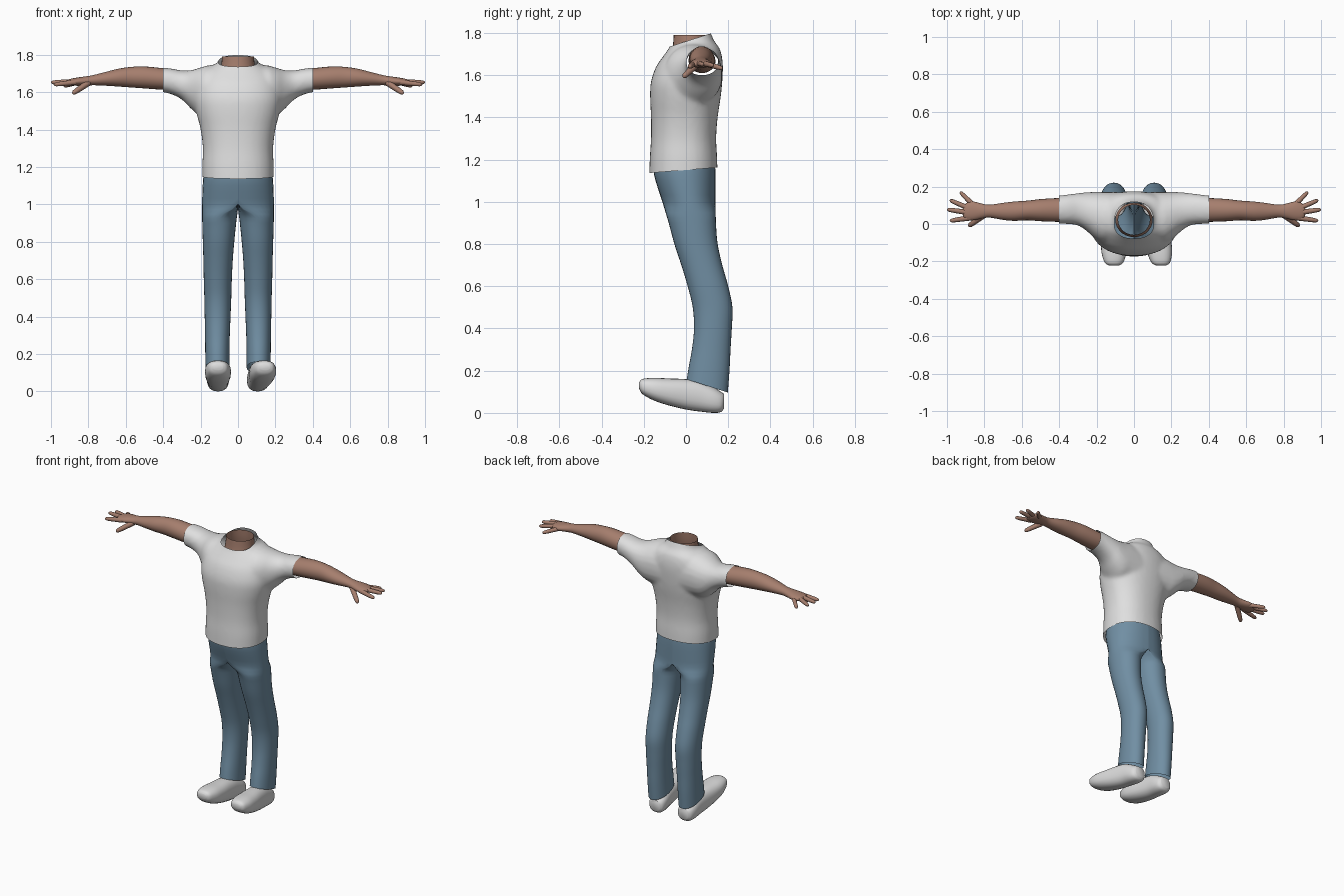
import bpy, bmesh, math
from mathutils import Vector

if "Cube" in bpy.data.objects:
    bpy.data.objects.remove(bpy.data.objects["Cube"])


def material(name, rgb):
    m = bpy.data.materials.new(name)
    m.diffuse_color = (*rgb, 1)
    m.use_nodes = True
    m.node_tree.nodes["Principled BSDF"].inputs["Base Color"].default_value = m.diffuse_color
    return m


SKIN = material("skin", (0.38, 0.21, 0.155))
WHITE = material("white_cloth", (0.74, 0.74, 0.74))
DENIM = material("blue_denim", (0.165, 0.275, 0.37))
SHOE = material("white_shoe", (0.72, 0.72, 0.72))


def smooth_stations(st, k=4):
    """Catmull-Rom interpolation of number tuples."""
    out = []
    for i in range(len(st) - 1):
        a, b, c, d = st[max(i - 1, 0)], st[i], st[i + 1], st[min(i + 2, len(st) - 1)]
        for j in range(k):
            t = j / k
            out.append(tuple(
                0.5 * (2 * q + (r - p) * t + (2 * p - 5 * q + 4 * r - s) * t * t
                       + (3 * q - p - 3 * r + s) * t ** 3)
                for p, q, r, s in zip(a, b, c, d)))
    return out + [st[-1]]


def circle(n=28, power=2.0):
    """Unit superellipse points."""
    e = 2 / power
    for i in range(n):
        t = 2 * math.pi * i / n
        c, s = math.cos(t), math.sin(t)
        yield math.copysign(abs(c) ** e, c), math.copysign(abs(s) ** e, s)


def loft(bm, rings, cap=True):
    vs = [[bm.verts.new(p) for p in r] for r in rings]
    n = len(vs[0])
    for a, b in zip(vs, vs[1:]):
        for i in range(n):
            j = (i + 1) % n
            bm.faces.new((a[i], a[j], b[j], b[i]))
    if cap:
        bm.faces.new(vs[0])
        bm.faces.new(vs[-1])


def cut(bm, point, normal):
    """Remove everything on the side the normal points to."""
    bmesh.ops.bisect_plane(bm, geom=bm.verts[:] + bm.edges[:] + bm.faces[:],
                           plane_co=point, plane_no=normal, clear_outer=True)


def finish(name, bm, mat, recalc=True):
    if recalc:
        bmesh.ops.recalc_face_normals(bm, faces=bm.faces[:])
    me = bpy.data.meshes.new(name)
    bm.to_mesh(me)
    bm.free()
    me.materials.append(mat)
    for p in me.polygons:
        p.use_smooth = True
    ob = bpy.data.objects.new(name, me)
    bpy.context.collection.objects.link(ob)
    bpy.context.view_layer.objects.active = ob
    ob.select_set(True)
    bpy.ops.object.shade_smooth_by_angle(angle=math.radians(50))
    ob.select_set(False)
    return ob


def across_x(st, side, power=2.0):
    """Rings for a limb along x: (x, y0, y1, z0, z1)."""
    return [[(side * x, (y0 + y1) / 2 + (y1 - y0) / 2 * c, (z0 + z1) / 2 + (z1 - z0) / 2 * s)
             for c, s in circle(24, power)] for x, y0, y1, z0, z1 in smooth_stations(st)]


# Shirt: body and sleeves fused into one skin, then opened at hem, cuffs and collar
BODY = [(1.08, -.175, .15, .19), (1.2, -.172, .148, .191), (1.3, -.166, .143, .188),
        (1.4, -.166, .15, .2), (1.5, -.17, .165, .225), (1.57, -.166, .172, .235),
        (1.64, -.142, .175, .225), (1.69, -.108, .17, .205), (1.73, -.08, .158, .16),
        (1.76, -.068, .135, .108), (1.82, -.06, .11, .09)]
SLEEVE = [(.05, -.06, .17, 1.45, 1.75), (.15, -.1, .172, 1.46, 1.745),
          (.2, -.085, .172, 1.47, 1.732), (.25, -.04, .17, 1.51, 1.718),
          (.3, -.008, .165, 1.56, 1.716), (.36, 0, .157, 1.59, 1.727),
          (.43, 0, .15, 1.604, 1.733)]
bm = bmesh.new()
loft(bm, [[(hx * c, (y0 + y1) / 2 + (y1 - y0) / 2 * s, z) for c, s in circle(40, 2.25)]
          for z, y0, y1, hx in smooth_stations(BODY)])
for side in (-1, 1):
    loft(bm, across_x(SLEEVE, side, 2.2))
shirt = finish("shirt", bm, WHITE)
mod = shirt.modifiers.new("fuse", 'REMESH')
mod.mode = 'VOXEL'
mod.voxel_size = 0.012
mod = shirt.modifiers.new("relax", 'SMOOTH')
mod.iterations = 6
ev = shirt.evaluated_get(bpy.context.evaluated_depsgraph_get())
bm = bmesh.new()
bm.from_mesh(ev.to_mesh())
ev.to_mesh_clear()
bpy.data.objects.remove(shirt)
cut(bm, (0, -.17, 1.137), (0, .08, -1))
cut(bm, (0, -.07, 1.738), (0, -.32, 1))
for side in (-1, 1):
    cut(bm, (side * .4, 0, 0), (side, 0, 0))
finish("shirt", bm, WHITE, recalc=False)

# Neck: open tube inside the collar
bm = bmesh.new()
loft(bm, [[(rx * c, .022 + ry * s, z) for c, s in circle()]
          for z, rx, ry in smooth_stations([(1.69, .1, .092), (1.74, .09, .084), (1.79, .085, .08)])],
     cap=False)
finish("neck", bm, SKIN)

# Arms with palm and fingers
ARM = [(.34, .012, .14, 1.61, 1.722), (.42, .012, .138, 1.614, 1.73), (.5, .015, .133, 1.62, 1.737),
       (.57, .02, .125, 1.625, 1.735), (.64, .017, .12, 1.63, 1.725), (.7, .022, .113, 1.634, 1.71),
       (.77, .034, .103, 1.637, 1.692), (.81, .03, .108, 1.635, 1.685), (.86, .02, .12, 1.634, 1.678),
       (.9, .025, .11, 1.638, 1.67), (.915, .045, .09, 1.645, 1.662)]
FINGERS = [((.87, .034, 1.653), (.985, .017, 1.64), .0125),
           ((.88, .06, 1.656), (1.0, .078, 1.652), .0125),
           ((.88, .083, 1.656), (.985, .128, 1.646), .012),
           ((.86, .102, 1.652), (.93, .172, 1.632), .0115),
           ((.80, .05, 1.65), (.885, -.012, 1.592), .0145)]


def finger(bm, a, b, r, side):
    a, b = (Vector((side * p[0], p[1], p[2])) for p in (a, b))
    d = (b - a).normalized()
    u = d.cross(Vector((0, 0, 1))).normalized()
    v = d.cross(u)
    profile = [(0, 1.2), (.35, 1.1), (.7, 1.0), (.9, .85), (.97, .55), (1, .15)]
    loft(bm, [[a.lerp(b, t) + (u * c + v * s) * r * k for c, s in circle(10)] for t, k in profile])


for side, label in ((-1, "left"), (1, "right")):
    bm = bmesh.new()
    loft(bm, across_x(ARM, side))
    for a, b, r in FINGERS:
        finger(bm, a, b, r, side)
    finish(label + "_arm", bm, SKIN)

# Trouser legs: half-pelvis section at the hip that becomes a round leg below the crotch
LEG = [(1.2, -.15, .135, 0, .175), (1.13, -.152, .14, 0, .187), (1.0, -.112, .14, 0, .192),
       (.9, -.082, .142, .01, .191), (.8, -.055, .15, .02, .188), (.7, -.022, .172, .028, .185),
       (.6, .008, .2, .033, .183), (.5, .032, .22, .036, .18), (.4, .038, .217, .04, .178),
       (.3, .028, .211, .044, .176), (.2, .01, .206, .046, .175), (.06, -.01, .195, .046, .173)]


def leg_ring(z, y0, y1, xi, xo, side):
    w = min(1, max(0, (z - .93) / .07))
    w = w * w * (3 - 2 * w)
    ring = []
    for c, s in circle(32, 2.1):
        leg = (xi + xo) / 2 + (xo - xi) / 2 * c
        hip = xo * max(0, c)
        ring.append((side * (leg + (hip - leg) * w), (y0 + y1) / 2 + (y1 - y0) / 2 * s, z))
    return ring


for side, label in ((-1, "left"), (1, "right")):
    bm = bmesh.new()
    loft(bm, [leg_ring(*s, side) for s in smooth_stations(LEG)], cap=False)
    bmesh.ops.recalc_face_normals(bm, faces=bm.faces[:])
    inner = [f for f in bm.faces if all(abs(v.co.x) < 1e-3 for v in f.verts)]
    bmesh.ops.delete(bm, geom=inner, context='FACES')
    cut(bm, (0, 0, .16), (0, -.32, -1))
    finish(label + "_trouser_leg", bm, DENIM, recalc=False)

# Shoes: turned-up toes, one foot pointing outward
SHOES = [(-.222, .115, .145, .026), (-.205, .088, .161, .05), (-.15, .058, .166, .067),
         (-.08, .035, .163, .069), (0, .016, .16, .064), (.07, .006, .15, .06),
         (.13, 0, .122, .058), (.165, .004, .1, .05), (.18, .02, .09, .035)]
for side, label, turn in ((-1, "left", 0), (1, "right", .11)):
    bm = bmesh.new()
    loft(bm, [[(side * (.107 + turn * (.12 - y)) + hw * c, y, (zb + zt) / 2 + (zt - zb) / 2 * s)
               for c, s in circle(24, 2.4)] for y, zb, zt, hw in smooth_stations(SHOES)])
    finish(label + "_shoe", bm, SHOE)
